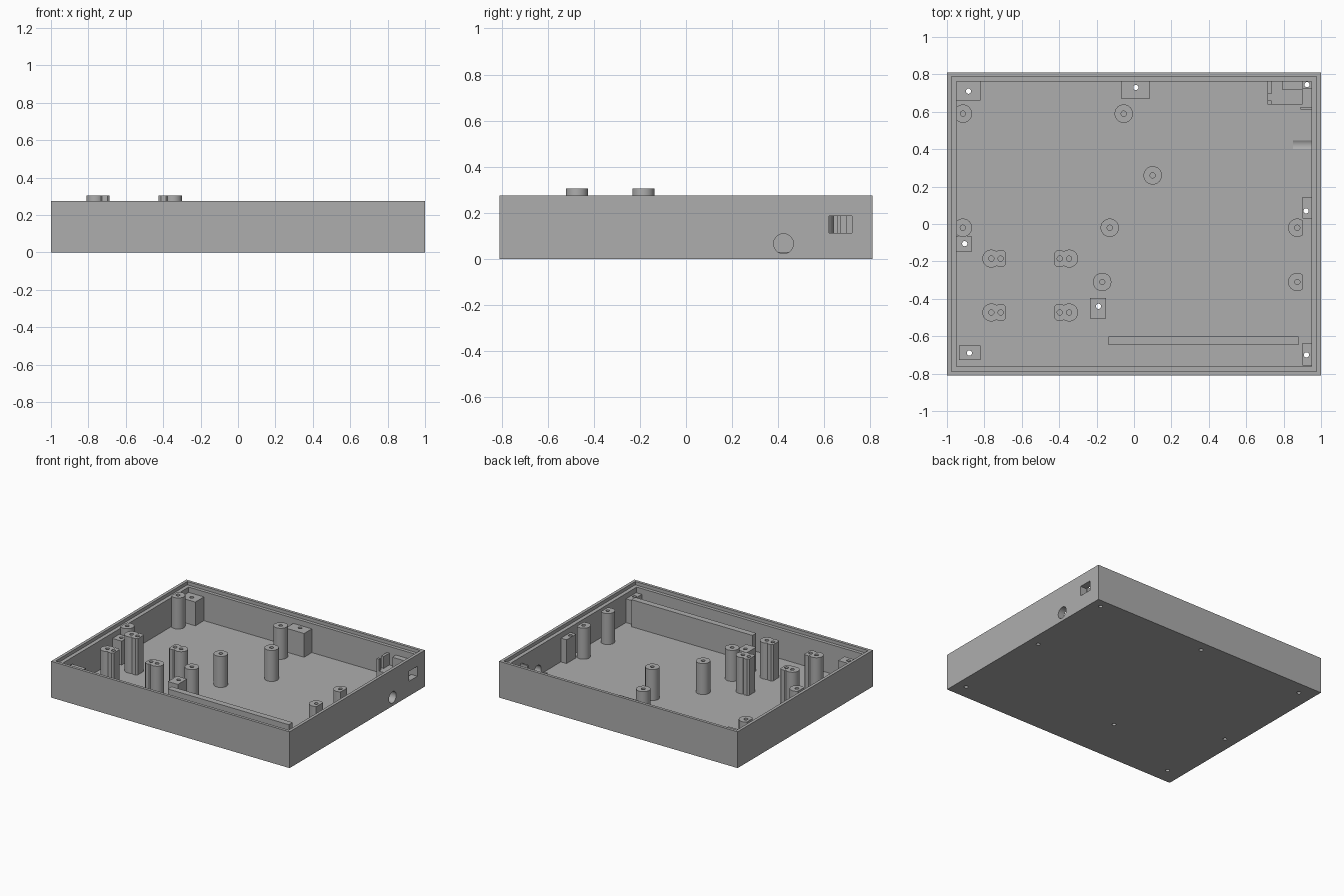
import bpy
import bmesh
import math

cube = bpy.data.objects.get("Cube")
if cube:
    bpy.data.objects.remove(cube, do_unlink=True)

grey = bpy.data.materials.new("plain grey plastic")
grey.use_nodes = True
colour = (0.42, 0.42, 0.42, 1)
grey.diffuse_color = colour
grey.node_tree.nodes["Principled BSDF"].inputs["Base Color"].default_value = colour

FLOOR, RIM = 0.03, 0.275
INNER_X, INNER_Y = 0.948, 0.763


def prism(name, outline, z0, z1):
    """Extrude a counter-clockwise outline upward."""
    bm = bmesh.new()
    low = [bm.verts.new((x, y, z0)) for x, y in outline]
    high = [bm.verts.new((x, y, z1)) for x, y in outline]
    bm.faces.new(low[::-1])
    bm.faces.new(high)
    for i in range(len(low)):
        j = (i + 1) % len(low)
        bm.faces.new((low[i], low[j], high[j], high[i]))
    mesh = bpy.data.meshes.new(name)
    bm.to_mesh(mesh)
    bm.free()
    mesh.materials.append(grey)
    obj = bpy.data.objects.new(name, mesh)
    bpy.context.collection.objects.link(obj)
    return obj


def box(name, x0, x1, y0, y1, z0, z1):
    return prism(name, [(x0, y0), (x1, y0), (x1, y1), (x0, y1)], z0, z1)


def circle(x, y, r, sides=32):
    return [(x + r * math.cos(2 * math.pi * i / sides),
             y + r * math.sin(2 * math.pi * i / sides)) for i in range(sides)]


def combine(obj, others, operation="DIFFERENCE"):
    """Apply booleans, then remove the helper solids."""
    for other in others:
        mod = obj.modifiers.new("cut", "BOOLEAN")
        mod.operation, mod.object, mod.solver = operation, other, "EXACT"
        other.hide_render = True
    bpy.context.view_layer.update()
    deps = bpy.context.evaluated_depsgraph_get()
    mesh = bpy.data.meshes.new_from_object(obj.evaluated_get(deps))
    obj.modifiers.clear()
    obj.data = mesh
    for other in others:
        bpy.data.objects.remove(other, do_unlink=True)


def drill(x, y, z0, z1, r=0.014):
    return prism("drill", circle(x, y, r, 20), z0, z1)


def smooth(obj):
    bpy.ops.object.select_all(action="DESELECT")
    obj.select_set(True)
    bpy.context.view_layer.objects.active = obj
    bpy.ops.object.shade_smooth_by_angle(angle=math.radians(30))


# Tray with a stepped rim, side openings and screw holes
tray = box("tray", -1, 1, -0.81, 0.81, 0, RIM)
screws = [(-0.885, 0.71), (0.01, 0.73), (0.925, 0.745), (0.92, 0.07),
          (-0.905, -0.105), (-0.19, -0.44), (-0.88, -0.69), (0.922, -0.7)]
cable_hole = prism("cable_cutter", circle(0, 0, 0.043, 40), 0.85, 1.1)
for v in cable_hole.data.vertices:
    a, b, c = v.co
    v.co = (c, 0.423 + a, 0.066 + b)
combine(tray, [
    box("cavity", -INNER_X, INNER_X, -INNER_Y, INNER_Y, FLOOR, 0.5),
    box("lip", -0.977, 0.977, -0.788, 0.788, RIM - 0.025, 0.5),
    box("port_cutter", 0.9, 1.1, 0.62, 0.72, 0.112, 0.187),
    cable_hole] + [drill(x, y, -0.1, 0.1) for x, y in screws])
smooth(tray)

# Screw blocks: bounds paired with the screws above
blocks = [(-INNER_X, -0.82, 0.66, INNER_Y), (-0.07, 0.085, 0.67, INNER_Y),
          (0.9, INNER_X, 0.725, INNER_Y), (0.9, INNER_X, 0.03, 0.145),
          (-INNER_X, -0.87, -0.15, -0.065), (-0.235, -0.15, -0.505, -0.395),
          (-0.935, -0.82, -0.728, -0.65), (0.9, INNER_X, -0.757, -0.635)]
for (x, y), bounds in zip(screws, blocks):
    block = box("screw_block", *bounds, FLOOR, 0.21)
    combine(block, [drill(x, y, -0.1, 0.4)])
    smooth(block)

# Round board posts, flattened where they meet the sides
for x, y in [(-0.915, 0.59), (-0.055, 0.59), (0.1, 0.26), (-0.915, -0.02),
             (-0.13, -0.02), (0.873, -0.02), (-0.17, -0.31), (0.873, -0.31)]:
    outline = circle(x, y, 0.049)
    outline = [(max(-INNER_X, min(0.903, px)), py) for px, py in outline]
    unique = [p for i, p in enumerate(outline) if p != outline[i - 1]]
    post = prism("board_post", unique, FLOOR, 0.265)
    combine(post, [drill(x, y, 0.1, 0.4)])
    smooth(post)

# Tall double posts: a round half joined to a square half
for cx, side in [(-0.763, 1), (-0.347, -1)]:
    for cy in (-0.185, -0.473):
        post = prism("double_post", circle(cx, cy, 0.048), FLOOR, 0.305)
        x0, x1 = sorted((cx + side * 0.025, cx + side * 0.077))
        c = 0.012
        square = prism("square_half", [
            (x0, cy - 0.045 + c), (x0 + c, cy - 0.045), (x1 - c, cy - 0.045),
            (x1, cy - 0.045 + c), (x1, cy + 0.045 - c), (x1 - c, cy + 0.045),
            (x0 + c, cy + 0.045), (x0, cy + 0.045 - c)], FLOOR, 0.305)
        combine(post, [square], "UNION")
        combine(post, [drill(cx + d * side, cy, 0.12, 0.4) for d in (0, 0.05)])
        smooth(post)

# Long upright rib near the front
box("long_rib", -0.135, 0.88, -0.648, -0.602, FLOOR, 0.235)

# Socket holder behind the port
box("socket_shelf", 0.715, 0.9, 0.64, INNER_Y, FLOOR, 0.11)
box("socket_stop_rear", 0.715, 0.735, 0.695, INNER_Y, 0.11, 0.2)
box("socket_stop_front", 0.715, 0.735, 0.64, 0.66, 0.11, 0.2)
box("socket_side_block", 0.79, 0.9, 0.72, INNER_Y, 0.11, 0.2)
box("socket_tab", 0.89, INNER_X, 0.612, 0.625, FLOOR, 0.2)
